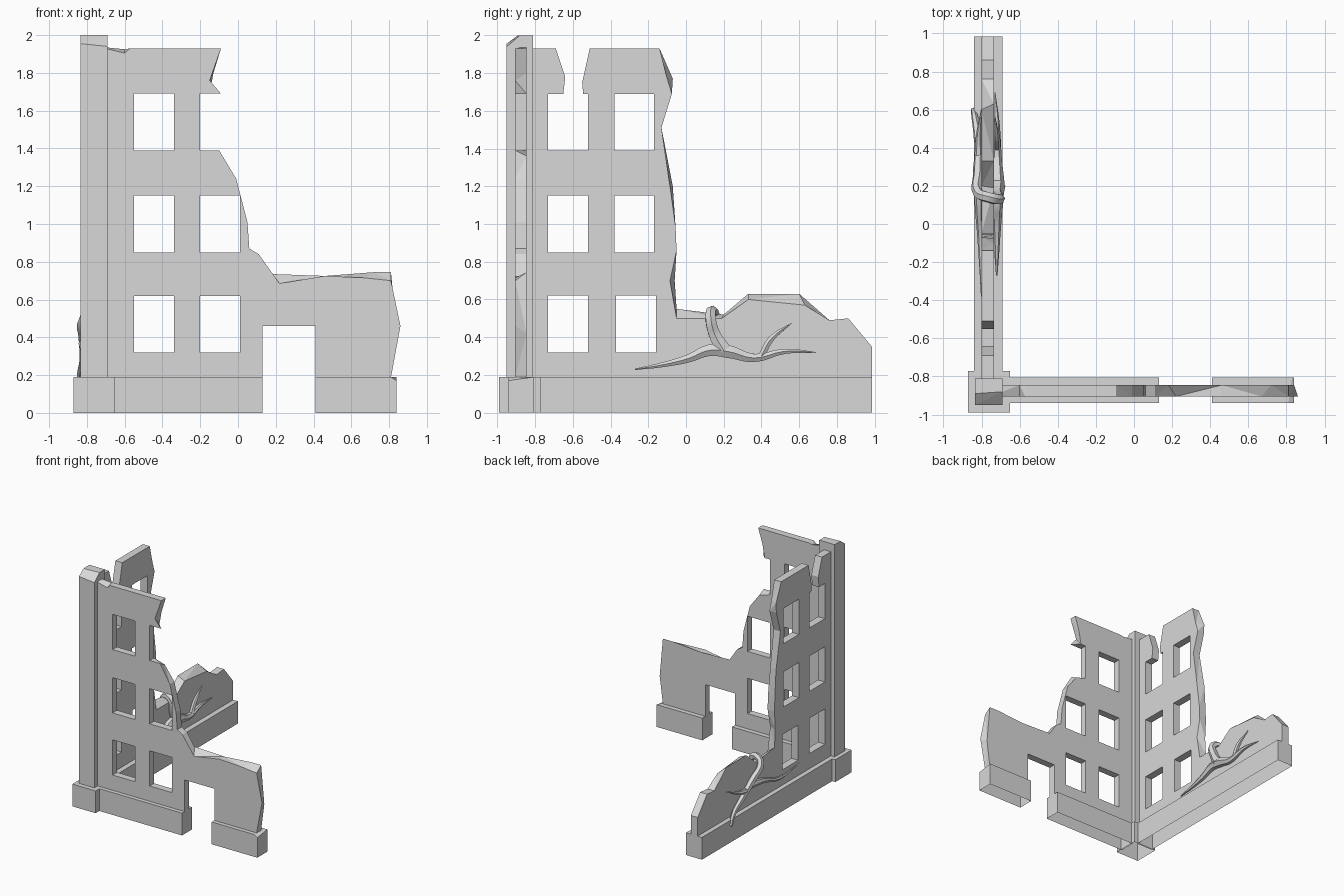
import bpy
import bmesh

cube = bpy.data.objects.get("Cube")
if cube:
    bpy.data.objects.remove(cube, do_unlink=True)

stone = bpy.data.materials.new("stone_grey")
stone.use_nodes = True
GREY = (0.69, 0.69, 0.69, 1)
stone.diffuse_color = GREY
stone.node_tree.nodes["Principled BSDF"].inputs["Base Color"].default_value = GREY


def finish(name, bm, material=True):
    mesh = bpy.data.meshes.new(name)
    bm.to_mesh(mesh)
    bm.free()
    obj = bpy.data.objects.new(name, mesh)
    bpy.context.collection.objects.link(obj)
    if material:
        mesh.materials.append(stone)
    return obj


def slab_mesh(bm, axis, near, far, outline):
    """Extrude an outline across axis; a point may carry a shift for its far copy."""
    def place(depth, u, z):
        return bm.verts.new((u, depth, z) if axis == "y" else (depth, u, z))
    front, back = [], []
    for u, z, *shift in outline:
        du, dz = shift or (0, 0)
        front.append(place(near, u, z))
        back.append(place(far, u + du, z + dz))
    bm.faces.new(front)
    bm.faces.new(back[::-1])
    for i in range(len(front)):
        j = (i + 1) % len(front)
        bm.faces.new((front[i], back[i], back[j], front[j]))
    bm.normal_update()
    bmesh.ops.recalc_face_normals(bm, faces=bm.faces)


def slab(name, axis, near, far, outline, open_bottom=False):
    bm = bmesh.new()
    slab_mesh(bm, axis, near, far, outline)
    if open_bottom:
        floor = [f for f in bm.faces if all(v.co.z < 0.001 for v in f.verts)]
        bmesh.ops.delete(bm, geom=floor, context="FACES_ONLY")
    else:
        bmesh.ops.triangulate(bm, faces=bm.faces)
    return finish(name, bm)


def rect(u0, u1, z0, z1):
    return [(u0, z0), (u1, z0), (u1, z1), (u0, z1)]


def cut_windows(wall, axis, near, far, openings):
    bm = bmesh.new()
    for u, z in openings:
        slab_mesh(bm, axis, near, far, rect(u, u + WIN_W, z, z + WIN_H))
    cutter = finish("window_cutter", bm, material=False)
    cutter.hide_render = True
    mod = wall.modifiers.new("windows", "BOOLEAN")
    mod.operation = "DIFFERENCE"
    mod.solver = "EXACT"
    mod.object = cutter
    bpy.context.view_layer.objects.active = wall
    bpy.ops.object.modifier_apply(modifier=mod.name)
    bpy.data.objects.remove(cutter, do_unlink=True)


WIN_W, WIN_H = 0.21, 0.3
LOW, MID, TOP = 0.32, 0.85, 1.39
BASE = 0.19

# Front wall: broken outline with a doorway
front_outline = [
    (-0.75, BASE), (0.13, BASE), (0.13, 0.46), (0.41, 0.46), (0.41, BASE),
    (0.81, BASE), (0.86, 0.46, -0.02, -0.04), (0.81, 0.7, 0, 0.045),
    (0.67, 0.715, 0.05, 0.03), (0.46, 0.725), (0.22, 0.685, -0.04, 0.05),
    (0.11, 0.84), (0.06, 0.87), (0.05, 1.01), (-0.01, 1.24),
    (-0.1, TOP, 0, -0.03), (-0.2, TOP), (-0.2, 1.69), (-0.09, 1.69, -0.06, 0),
    (-0.15, 1.76, 0.02, 0.04), (-0.09, 1.93), (-0.57, 1.93),
    (-0.6, 1.905, 0, 0.02), (-0.75, 1.94),
]
front_wall = slab("front_wall", "y", -0.905, -0.845, front_outline)
cut_windows(front_wall, "y", -1, -0.7,
            [(-0.55, z) for z in (LOW, MID, TOP)] + [(-0.2, z) for z in (LOW, MID)])

# Side wall: tall broken part, split top window and low rubble part
side_outline = [
    (-0.88, BASE), (0.985, BASE), (0.985, 0.35), (0.86, 0.5), (0.76, 0.49),
    (0.63, 0.57, -0.03, 0.06), (0.33, 0.6, 0, 0.03), (0.19, 0.5, 0.01, 0.02),
    (-0.05, 0.5, 0, 0.05), (-0.085, 0.7, 0.025, 0), (-0.05, 0.86),
    (-0.055, 0.98), (-0.085, 1.2, 0.015, 0), (-0.13, 1.51), (-0.075, 1.69),
    (-0.1, 1.77, 0.03, 0), (-0.14, 1.93), (-0.51, 1.93), (-0.55, 1.75),
    (-0.545, 1.69), (-0.52, 1.69), (-0.52, TOP), (-0.73, TOP), (-0.73, 1.69),
    (-0.65, 1.69), (-0.64, 1.78), (-0.69, 1.93), (-0.88, 1.93),
]
side_wall = slab("side_wall", "x", -0.735, -0.8, side_outline)
cut_windows(side_wall, "x", -0.9, -0.6,
            [(-0.73, z) for z in (LOW, MID)] + [(-0.38, z) for z in (MID, TOP)]
            + [(-0.37, LOW)])

# Corner column with a chipped top
slab("corner_column", "x", -0.69, -0.835, [
    (-0.95, BASE), (-0.81, BASE), (-0.81, 2), (-0.88, 2, -0.01, 0),
    (-0.95, 1.94, 0, 0.015)])

# Hollow plinths under the walls and the column
slab("column_plinth", "y", -0.99, -0.77, rect(-0.87, -0.65, 0, BASE), True)
slab("front_plinth_left", "y", -0.94, -0.805, rect(-0.66, 0.13, 0, BASE), True)
slab("front_plinth_right", "y", -0.94, -0.805, [
    (0.41, 0), (0.84, 0), (0.84, 0.17, 0, 0.02), (0.81, BASE, 0.02, 0),
    (0.41, BASE)], True)
slab("side_plinth", "x", -0.69, -0.84, rect(-0.78, 0.985, 0, BASE), True)


# Roots climbing over the low wall: points are x, y, z, radius
def root(name, points):
    curve = bpy.data.curves.new(name, "CURVE")
    curve.dimensions = "3D"
    curve.resolution_u = 4
    curve.bevel_depth = 1
    curve.bevel_resolution = 1
    curve.use_fill_caps = True
    spline = curve.splines.new("BEZIER")
    spline.bezier_points.add(len(points) - 1)
    for bp, (x, y, z, r) in zip(spline.bezier_points, points):
        bp.co = (x, y, z)
        bp.radius = r
        bp.handle_left_type = bp.handle_right_type = "AUTO"
    curve.materials.append(stone)
    obj = bpy.data.objects.new(name, curve)
    bpy.context.collection.objects.link(obj)
    bpy.ops.object.select_all(action="DESELECT")
    obj.select_set(True)
    bpy.context.view_layer.objects.active = obj
    bpy.ops.object.convert(target="MESH")
    bpy.ops.object.shade_smooth_by_angle()


IN, OUT = -0.72, -0.815
root("root_trunk", [
    (IN, 0.2, 0.33, 0.045), (IN, 0.15, 0.42, 0.035), (-0.715, 0.13, 0.51, 0.03),
    (-0.765, 0.14, 0.54, 0.028), (OUT, 0.16, 0.5, 0.028), (OUT, 0.27, 0.4, 0.03),
    (OUT, 0.42, 0.29, 0.025), (-0.835, 0.56, 0.21, 0.018), (-0.845, 0.6, 0.14, 0.012)])
root("root_inner_long", [
    (IN, -0.27, 0.23, 0.004), (IN, -0.12, 0.255, 0.015), (IN, 0.02, 0.29, 0.025),
    (IN, 0.12, 0.33, 0.035), (IN, 0.22, 0.325, 0.04), (IN, 0.36, 0.29, 0.025),
    (IN, 0.52, 0.325, 0.016), (-0.73, 0.69, 0.32, 0.003)])
root("root_inner_branch", [
    (IN, 0.4, 0.3, 0.02), (IN, 0.45, 0.39, 0.018), (-0.73, 0.56, 0.475, 0.003)])
root("root_outer_long", [
    (OUT, 0.3, 0.37, 0.03), (OUT, 0.12, 0.34, 0.022), (-0.805, -0.1, 0.27, 0.015),
    (-0.8, -0.38, 0.29, 0.003)])
root("root_outer_branch", [
    (OUT, 0.35, 0.34, 0.022), (OUT, 0.46, 0.36, 0.015), (-0.8, 0.6, 0.42, 0.003)])
